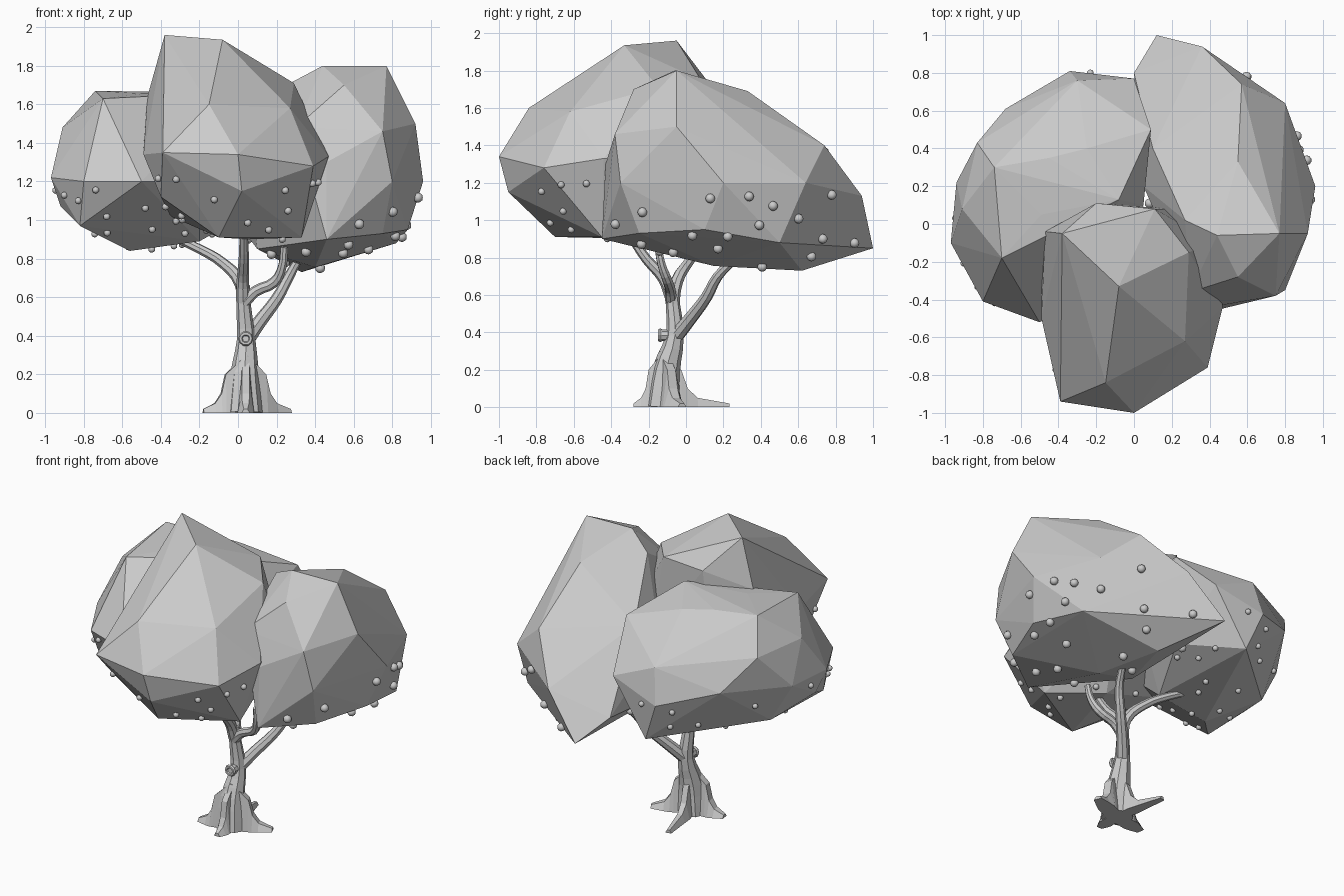
import bpy, bmesh, math, random
from mathutils import Vector

if "Cube" in bpy.data.objects:
    bpy.data.objects.remove(bpy.data.objects["Cube"])

random.seed(7)


def add_object(name, bm):
    bmesh.ops.recalc_face_normals(bm, faces=bm.faces)
    mesh = bpy.data.meshes.new(name)
    bm.to_mesh(mesh)
    bm.free()
    obj = bpy.data.objects.new(name, mesh)
    bpy.context.collection.objects.link(obj)
    return obj


# Foliage: big-facet boulders, the hull around a few corner points
def foliage(name, corners):
    bm = bmesh.new()
    for p in corners:
        bm.verts.new(p)
    hull = bmesh.ops.convex_hull(bm, input=bm.verts)
    inner = [g for g in hull["geom_interior"] if isinstance(g, bmesh.types.BMVert)]
    bmesh.ops.delete(bm, geom=inner, context='VERTS')
    return add_object(name, bm)


front = foliage("front_foliage", [
    (-0.38, -0.05, 1.96), (-0.08, -0.33, 1.935), (0.11, 0.08, 1.75), (0.29, -0.15, 1.71),  # top
    (-0.2, 0.11, 1.75), (-0.15, -0.84, 1.6), (-0.47, -0.04, 1.64), (0.27, -0.62, 1.58),  # shoulders
    (0, -1, 1.34), (-0.39, -0.94, 1.35), (-0.49, -0.5, 1.34), (-0.49, -0.1, 1.4),  # middle
    (0.47, -0.44, 1.33), (0.39, -0.76, 1.28), (0.42, -0.1, 1.3), (-0.25, 0.08, 1.2), (0.2, 0.08, 1.2),
    (0.33, -0.45, 0.91), (-0.1, -0.7, 0.91), (0.05, -0.2, 0.9), (-0.4, -0.72, 1.12),  # underside
    (0.02, -0.95, 1.15), (-0.35, -0.2, 1.02)])
right = foliage("right_foliage", [
    (0.44, -0.06, 1.8), (0.77, -0.05, 1.8), (0.27, 0.02, 1.71), (0.55, -0.28, 1.7), (0.55, 0.33, 1.69),  # top
    (0.3, -0.36, 1.48), (0.75, -0.38, 1.46), (0.92, -0.05, 1.5), (0.1, 0.4, 1.42), (0.57, 0.74, 1.4),  # shoulders
    (0.46, -0.43, 1.3), (0.8, -0.35, 1.2), (0.96, 0.2, 1.2), (0.8, 0.64, 1.2), (0.36, 0.94, 1.13),  # middle
    (0.05, 0.2, 1.25), (0.0, 0.8, 0.98),
    (0.12, 1.0, 0.85), (0.33, 0.62, 0.73), (0.82, 0.5, 0.88), (0.88, 0.1, 0.95),  # underside
    (0.46, -0.45, 0.9), (0.75, -0.25, 0.93), (0.1, 0.1, 0.85), (0.4, 0.15, 0.755)])
left = foliage("left_foliage", [
    (-0.7, -0.18, 1.63), (-0.74, 0.3, 1.67), (-0.49, 0.05, 1.655), (-0.45, 0.35, 1.65),  # top
    (-0.25, 0.4, 1.62), (-0.08, 0.13, 1.66), (0.09, 0.5, 1.53),
    (-0.91, 0.08, 1.48), (-0.83, 0.43, 1.46), (-0.3, 0.76, 1.38),  # shoulders
    (0.0, 0.77, 1.25), (-0.68, 0.61, 1.25), (-0.94, 0.22, 1.22), (-0.97, -0.1, 1.22), (-0.8, -0.41, 1.2),  # middle
    (-0.5, -0.52, 1.2), (0.05, 0.1, 1.3), (-0.2, -0.35, 1.2), (-0.34, 0.81, 1.15),
    (-0.92, -0.05, 1.07), (-0.8, 0.25, 0.97), (-0.56, 0.0, 0.84), (-0.2, 0.0, 0.89), (-0.24, 0.77, 0.89),  # underside
    (-0.82, -0.28, 0.97), (0.0, 0.4, 1.0)])
crowns = [front, right, left]


# Fruit: small balls scattered over the exposed undersides
def inside(obj, p):
    return all((p - f.center).dot(f.normal) < 0.01 for f in obj.data.polygons)


def fruit(crown, count, radius, name):
    bm = bmesh.new()
    polys = [f for f in crown.data.polygons if f.normal.z < 0.2 and f.center.z < 1.3]
    areas = [f.area for f in polys]
    placed = []
    for _ in range(2000):
        if len(placed) == count:
            break
        f = random.choices(polys, areas)[0]
        w = [random.random() + 0.02 for _ in f.vertices]
        p = sum((crown.data.vertices[i].co * k for i, k in zip(f.vertices, w)), Vector()) / sum(w)
        if p.z > 1.22 or any((p - q).length < 0.12 for q in placed):
            continue
        if any(inside(o, p) for o in crowns if o is not crown):
            continue
        placed.append(p)
        ball = bmesh.ops.create_icosphere(bm, subdivisions=2, radius=radius)
        bmesh.ops.translate(bm, verts=ball["verts"], vec=p + f.normal * radius * 0.4)
    obj = add_object(name, bm)
    for f in obj.data.polygons:
        f.use_smooth = True


fruit(front, 18, 0.019, "front_fruit")
fruit(right, 24, 0.026, "right_fruit")
fruit(left, 28, 0.018, "left_fruit")


# Wood: eight-sided tapering tubes along (x, y, z, radius) paths
def limb(name, path):
    curve = bpy.data.curves.new(name, 'CURVE')
    curve.dimensions = '3D'
    curve.bevel_depth = 1
    curve.bevel_resolution = 2
    curve.use_fill_caps = True
    sp = curve.splines.new('BEZIER')
    sp.bezier_points.add(len(path) - 1)
    sp.resolution_u = 3
    sp.use_smooth = False
    for bp, (x, y, z, r) in zip(sp.bezier_points, path):
        bp.co = (x, y, z)
        bp.radius = r
        bp.handle_left_type = bp.handle_right_type = 'AUTO'
    obj = bpy.data.objects.new(name, curve)
    bpy.context.collection.objects.link(obj)
    bpy.ops.object.select_all(action='DESELECT')
    bpy.context.view_layer.objects.active = obj
    obj.select_set(True)
    bpy.ops.object.convert(target='MESH')
    for v in bpy.context.object.data.vertices:
        v.co.z = max(v.co.z, 0)


limb("trunk", [(0.035, -0.12, 0, 0.10), (0.035, -0.105, 0.2, 0.075), (0.042, -0.06, 0.38, 0.048),
               (0.03, -0.07, 0.55, 0.038), (0.025, -0.08, 0.66, 0.036)])
limb("front_branch", [(0.025, -0.075, 0.58, 0.036), (0.025, -0.12, 0.69, 0.032),
                      (0.03, -0.21, 0.79, 0.027), (0.03, -0.30, 0.92, 0.022)])
limb("left_branch", [(0.03, -0.07, 0.54, 0.034), (0.015, -0.05, 0.67, 0.034),
                     (-0.07, 0.01, 0.77, 0.028), (-0.20, 0.07, 0.85, 0.025), (-0.36, 0.12, 0.92, 0.02)])
limb("right_branch", [(0.03, -0.08, 0.57, 0.032), (0.09, -0.085, 0.63, 0.029),
                      (0.19, -0.10, 0.68, 0.028), (0.23, -0.13, 0.76, 0.023), (0.24, -0.15, 0.86, 0.02)])
limb("back_branch", [(0.04, -0.06, 0.37, 0.04), (0.11, 0.02, 0.47, 0.036),
                     (0.20, 0.11, 0.59, 0.031), (0.26, 0.17, 0.70, 0.027), (0.31, 0.26, 0.79, 0.022)])

# Cut branch stub with a raised rim
limb("branch_stub", [(0.04, -0.05, 0.38, 0.035), (0.04, -0.14, 0.385, 0.03)])
bpy.ops.mesh.primitive_torus_add(location=(0.04, -0.138, 0.385), rotation=(math.pi / 2, 0, 0),
                                 major_segments=10, minor_segments=6, major_radius=0.027, minor_radius=0.012)
bpy.context.object.name = "stub_rim"


# Roots: buttress fins swept from the trunk out to a tip
def root(name, tip, width, step):
    base = Vector((0.04, -0.12, 0))
    along = Vector((tip[0], tip[1], 0)) - base
    side = Vector((-along.y, along.x, 0)).normalized()
    bm = bmesh.new()
    rings = []
    for t, h, w in ((0, 0.30, 1), (step, 0.20, 1), (step + 0.1, 0.10, 1.05), (step + 0.25, 0.05, 0.9), (1, 0.02, 0.5)):
        c = base + along * t
        rings.append([bm.verts.new(c + side * (width * w * k) + Vector((0, 0, h * u)))
                      for k, u in ((-1.3, 0), (-0.6, 1), (0.6, 1), (1.3, 0))])
    for a, b in zip(rings, rings[1:]):
        for i in range(4):
            j = (i + 1) % 4
            bm.faces.new((a[i], a[j], b[j], b[i]))
    bm.faces.new(rings[0])
    bm.faces.new(rings[-1])
    add_object(name, bm)


root("front_root", (0.04, -0.28), 0.032, 0.5)
root("left_root", (-0.18, -0.15), 0.04, 0.48)
root("right_root", (0.27, -0.02), 0.04, 0.42)
root("back_root", (-0.03, 0.23), 0.03, 0.26)
